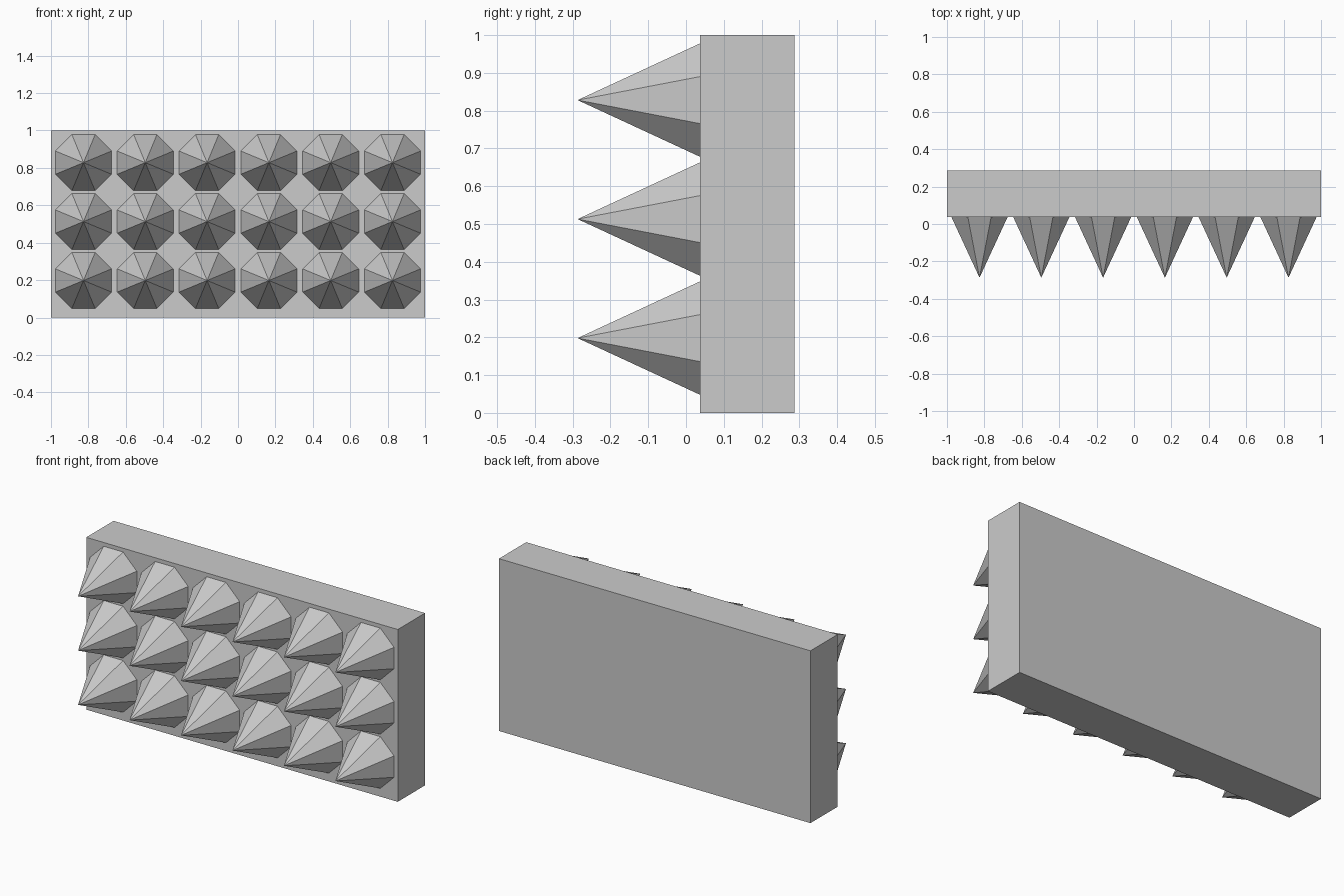
import bpy
from math import radians, cos

if "Cube" in bpy.data.objects:
    bpy.data.objects.remove(bpy.data.objects["Cube"])

FRONT, BACK, TIP = 0.037, 0.287, -0.287   # y positions
HALF_WIDTH = 0.15                         # flat-to-flat half width of a spike

# Backing slab
bpy.ops.mesh.primitive_cube_add(size=1, location=(0, (FRONT + BACK) / 2, 0.5))
slab = bpy.context.object
slab.name = "backing_slab"
slab.scale = (2, BACK - FRONT, 1)
bpy.ops.object.transform_apply(location=False, rotation=False, scale=True)

# Eight-sided spikes pointing forward, flat side up, in a 6 x 3 grid
for row, z in enumerate((0.198, 0.513, 0.828)):
    for col in range(6):
        bpy.ops.mesh.primitive_cone_add(
            vertices=8,
            radius1=HALF_WIDTH / cos(radians(22.5)),
            radius2=0,
            depth=FRONT - TIP,
            location=(-0.826 + col * 0.3304, (FRONT + TIP) / 2, z),
            rotation=(radians(90), radians(22.5), 0),
        )
        bpy.context.object.name = f"spike_{row + 1}_{col + 1}"
